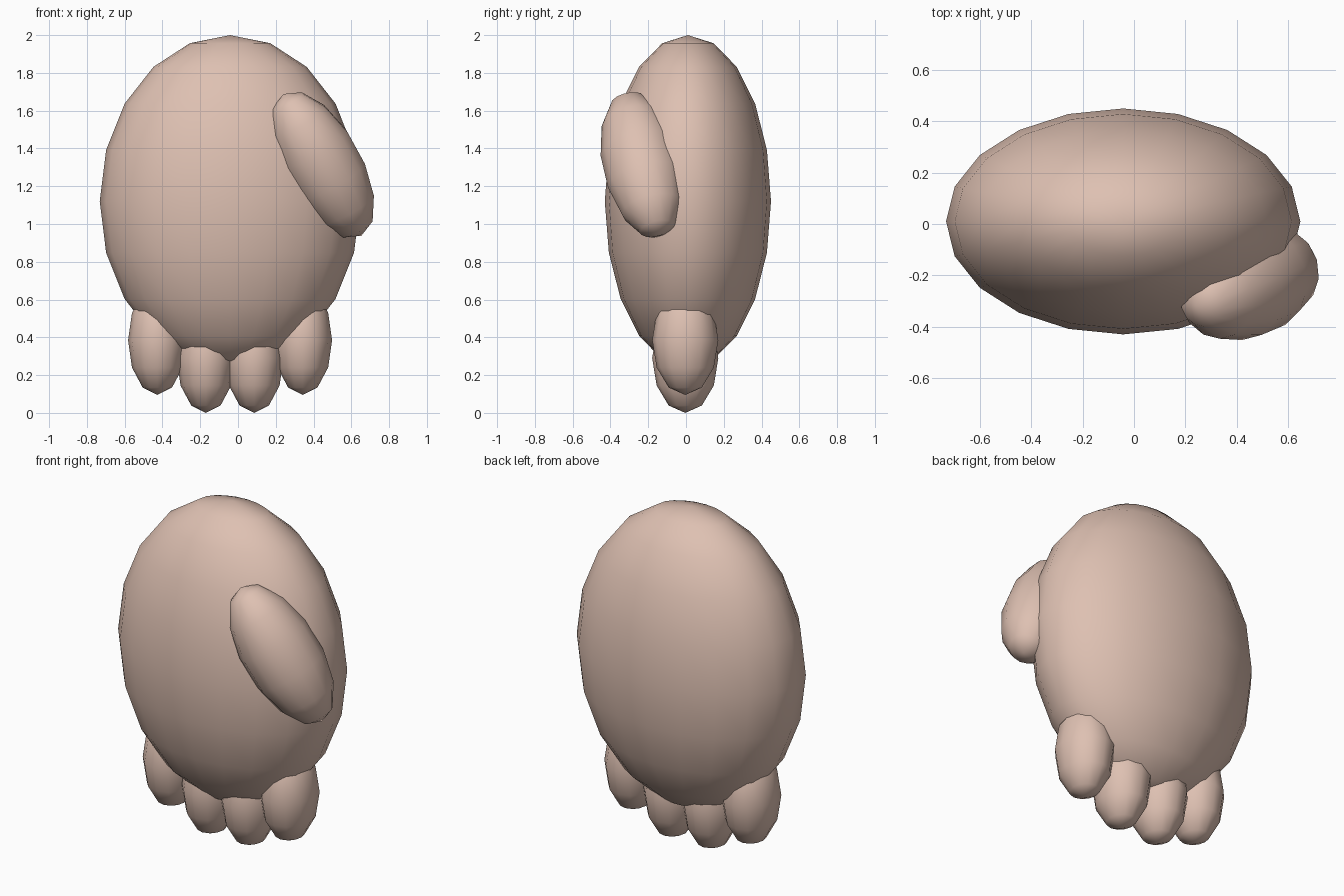
import bpy
from math import radians

if "Cube" in bpy.data.objects:
    bpy.data.objects.remove(bpy.data.objects["Cube"])

skin = bpy.data.materials.new("skin")
skin.diffuse_color = (0.73, 0.53, 0.445, 1)
skin.use_nodes = True
skin.node_tree.nodes["Principled BSDF"].inputs["Base Color"].default_value = skin.diffuse_color


def ellipsoid(name, centre, radii, segments, rings, rotation=(0, 0, 0)):
    """Smooth stretched sphere with its poles on the local z axis."""
    bpy.ops.mesh.primitive_uv_sphere_add(segments=segments, ring_count=rings, radius=1,
                                         location=centre,
                                         rotation=[radians(a) for a in rotation])
    ob = bpy.context.object
    ob.name = name
    ob.scale = radii
    bpy.ops.object.transform_apply(location=False, rotation=False, scale=True)
    bpy.ops.object.shade_smooth()
    ob.data.materials.append(skin)
    return ob


# Palm
MID = -0.042
ellipsoid("palm", (MID, 0.01, 1.12), (0.69, 0.44, 0.88), 20, 10)

# Thumb, leaning in and forward across the palm
ellipsoid("thumb", (0.447, -0.23, 1.313), (0.21, 0.212, 0.437), 14, 7, (11.5, -28.8, 0))

# Four fingers below, in mirrored pairs
for side, label in ((-1, "left"), (1, "right")):
    ellipsoid(label + "_outer_finger", (MID + side * 0.385, -0.004, 0.385),
              (0.155, 0.175, 0.29), 12, 6)
    ellipsoid(label + "_inner_finger", (MID + side * 0.128, -0.004, 0.29),
              (0.155, 0.175, 0.29), 12, 6)
